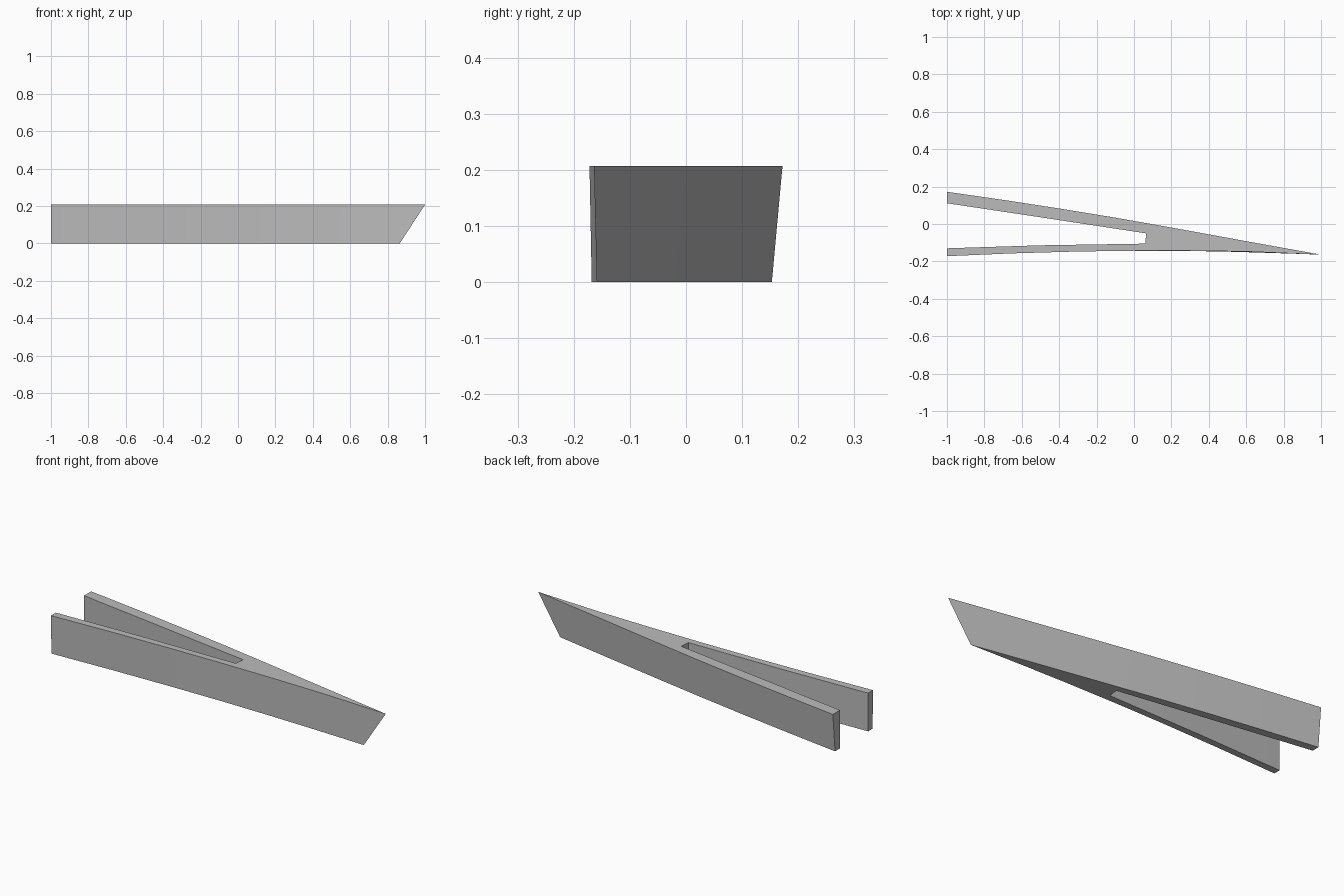
import bpy
import bmesh
import math

if "Cube" in bpy.data.objects:
    bpy.data.objects.remove(bpy.data.objects["Cube"])

grey = bpy.data.materials.new("plain grey")
grey.diffuse_color = (0.5, 0.5, 0.5, 1)
grey.use_nodes = True
grey.node_tree.nodes["Principled BSDF"].inputs["Base Color"].default_value = grey.diffuse_color

HEIGHT = 0.207

# Plan outlines: long back edge, pointed tip, nearly straight front edge
back_top = [(-1, .172), (-.7, .129), (-.4, .083), (-.1, .034), (.2, -.019), (.6, -.092)]
back_low = [(-1, .153), (-.7, .110), (-.4, .064), (-.1, .015), (.2, -.038), (.55, -.101)]
front_top = [(.6, -.147), (.3, -.143), (0, -.143), (-.3, -.147), (-.65, -.157), (-1, -.172)]
front_low = [(.55, -.149), (.3, -.144), (0, -.142), (-.3, -.145), (-.65, -.154), (-1, -.168)]
# Open slot between the two legs
slot = [(-1, -.130), (-.5, -.114), (.06, -.105), (.065, -.05), (-.5, .036), (-1, .111)]

top_outline = back_top + [(1, -.164)] + front_top + slot
low_outline = back_low + [(.865, -.159)] + front_low + slot

# Loft the lower outline to the upper one
bm = bmesh.new()
low = [bm.verts.new((x, y, 0)) for x, y in low_outline]
top = [bm.verts.new((x, y, HEIGHT)) for x, y in top_outline]
count = len(low)
for i in range(count):
    j = (i + 1) % count
    bm.faces.new((low[i], low[j], top[j], top[i]))
caps = [bm.faces.new(low), bm.faces.new(top)]
bmesh.ops.triangulate(bm, faces=caps)
bmesh.ops.recalc_face_normals(bm, faces=bm.faces)

mesh = bpy.data.meshes.new("forked_wedge")
bm.to_mesh(mesh)
bm.free()
mesh.materials.append(grey)
wedge = bpy.data.objects.new("forked_wedge", mesh)
bpy.context.collection.objects.link(wedge)

# Smooth the gently curved walls, keep the corners crisp
bpy.context.view_layer.objects.active = wedge
wedge.select_set(True)
bpy.ops.object.shade_smooth_by_angle(angle=math.radians(20))
